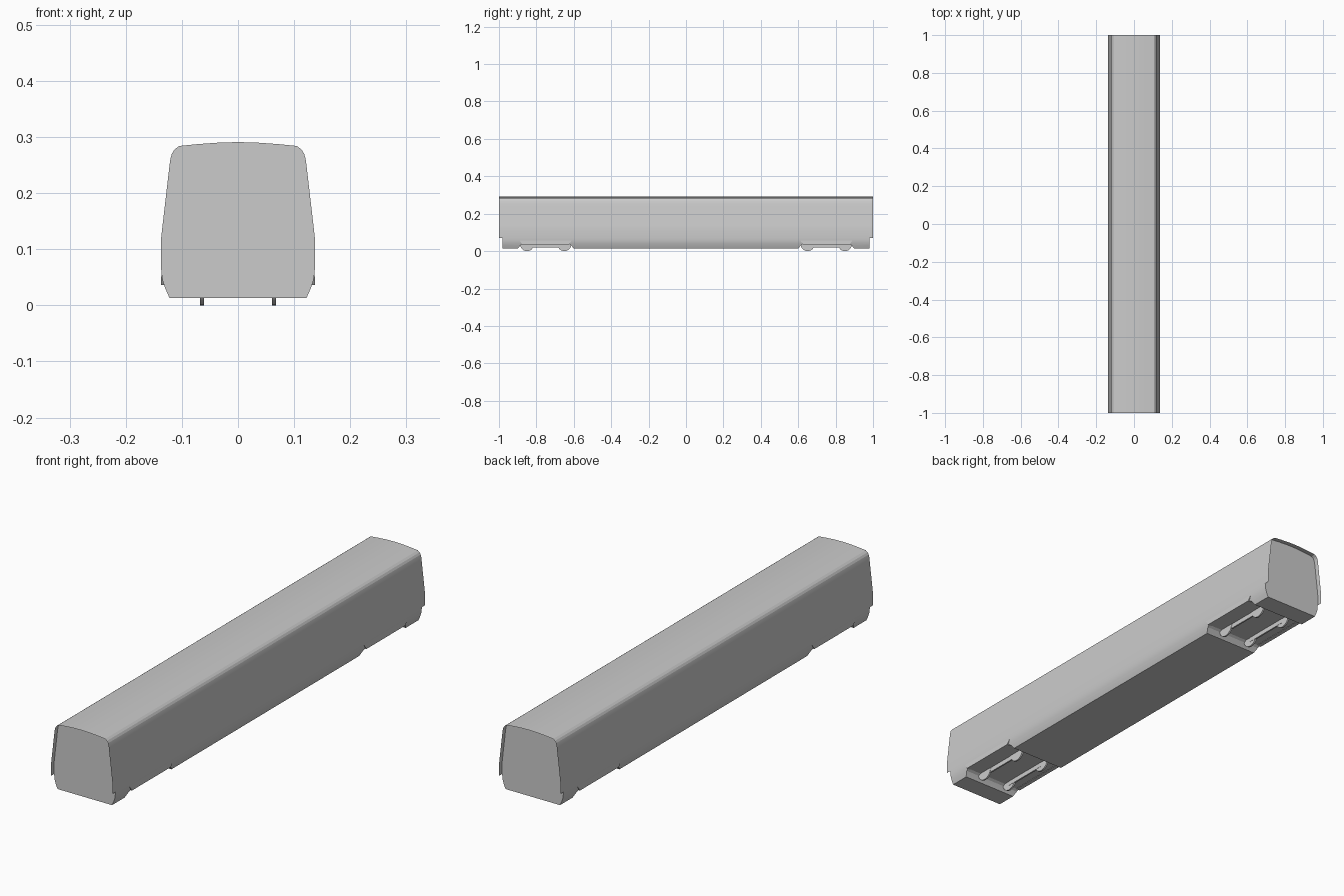
import bpy, bmesh, math

if "Cube" in bpy.data.objects:
    bpy.data.objects.remove(bpy.data.objects["Cube"])

# Right half of the coach cross-section (x, z), floor edge up to roof ridge
HALF = [(0.122, 0.013), (0.130, 0.031), (0.1345, 0.045), (0.1365, 0.058),
        (0.1372, 0.070), (0.1373, 0.117), (0.135, 0.138), (0.122, 0.250),
        (0.1205, 0.261), (0.118, 0.270), (0.113, 0.278), (0.105, 0.284),
        (0.070, 0.2875), (0.035, 0.290), (0, 0.291)]
END, TIP = 0.98, 1.0
DECK = 0.038


def mirrored(half):
    return half + [(-x, z) for x, z in reversed(half[:-1])]


def make_object(name, bm, recalc=True):
    if recalc:
        bmesh.ops.recalc_face_normals(bm, faces=bm.faces)
    mesh = bpy.data.meshes.new(name)
    bm.to_mesh(mesh)
    bm.free()
    ob = bpy.data.objects.new(name, mesh)
    bpy.context.collection.objects.link(ob)
    return ob


def loft(name, ring_a, ring_b, closed=True):
    """Skin two rings of 3D points; closed rings also get end caps."""
    bm = bmesh.new()
    a = [bm.verts.new(p) for p in ring_a]
    b = [bm.verts.new(p) for p in ring_b]
    n = len(a)
    for i in range(n if closed else n - 1):
        j = (i + 1) % n
        bm.faces.new((a[i], b[i], b[j], a[j]))
    if closed:
        bm.faces.new(a)
        bm.faces.new(b[::-1])
    return make_object(name, bm, closed)


def smooth(ob, angle):
    bpy.ops.object.select_all(action='DESELECT')
    ob.select_set(True)
    bpy.context.view_layer.objects.active = ob
    bpy.ops.object.shade_smooth_by_angle(angle=math.radians(angle))


def at_y(points, y):
    return [(x, y, z) for x, z in points]


def at_x(points, x):
    return [(x, y, z) for y, z in points]


def box(name, x0, x1, y0, y1, z0, z1):
    ring = [(x0, z0), (x1, z0), (x1, z1), (x0, z1)]
    return loft(name, at_y(ring, y0), at_y(ring, y1))


# Closed coach body between the recessed end walls
section = mirrored(HALF)
body = loft("coach_body", at_y(section, -END), at_y(section, END))

# Bogie openings cut across the underside, with sloped ends
for s in (-1, 1):
    side = [(s * 0.595, 0.0), (s * 0.602, 0.016), (s * 0.615, 0.032), (s * 0.625, DECK),
            (s * 0.875, DECK), (s * 0.885, 0.032), (s * 0.897, 0.016), (s * 0.904, 0.0)]
    cutter = loft("bogie_cutter", at_x(side, -0.3), at_x(side, 0.3))
    cutter.hide_render = True
    cutter.hide_viewport = True
    mod = body.modifiers.new("bogie_opening", 'BOOLEAN')
    mod.object = cutter
    mod.solver = 'EXACT'

# Bake the openings and remove the cutters
dg = bpy.context.evaluated_depsgraph_get()
baked = bpy.data.meshes.new_from_object(body.evaluated_get(dg))
body.modifiers.clear()
body.data = baked
for ob in [o for o in bpy.data.objects if o.name.startswith("bogie_cutter")]:
    bpy.data.objects.remove(ob)
smooth(body, 14)

# Thin side and roof shell overhanging both end walls
shell = mirrored(HALF[4:])
for name, y0, y1 in (("front_overhang", -TIP, -END), ("back_overhang", END, TIP)):
    smooth(loft(name, at_y(shell, y0), at_y(shell, y1), closed=False), 14)

for s, label in ((-1, "front"), (1, "back")):
    for m, hand in ((-1, "left"), (1, "right")):
        part = f"{label}_{hand}"
        # Flared skirt over the bogie
        rings = []
        for y_top, y_low in ((0.610, 0.625), (0.890, 0.875)):
            rings.append([(m * 0.1365, s * y_top, 0.058),
                          (m * 0.1375, s * y_low, 0.036),
                          (m * 0.120, s * y_low, 0.036),
                          (m * 0.120, s * y_top, 0.058)])
        loft(part + "_bogie_skirt", *rings)

        # Side frame joining the two wheels
        xa, xb = sorted((m * 0.0595, m * 0.066))
        box(part + "_side_frame", xa, xb, s * 0.75 - 0.10, s * 0.75 + 0.10,
            0.019, DECK + 0.003)

        # Thin wheels
        for k, y in enumerate((0.65, 0.85)):
            bpy.ops.mesh.primitive_cylinder_add(
                vertices=32, radius=0.0375, depth=0.007,
                location=(m * 0.064, s * y, 0.0375),
                rotation=(0, math.pi / 2, 0))
            wheel = bpy.context.object
            wheel.name = f"{part}_wheel_{k + 1}"
            smooth(wheel, 30)
